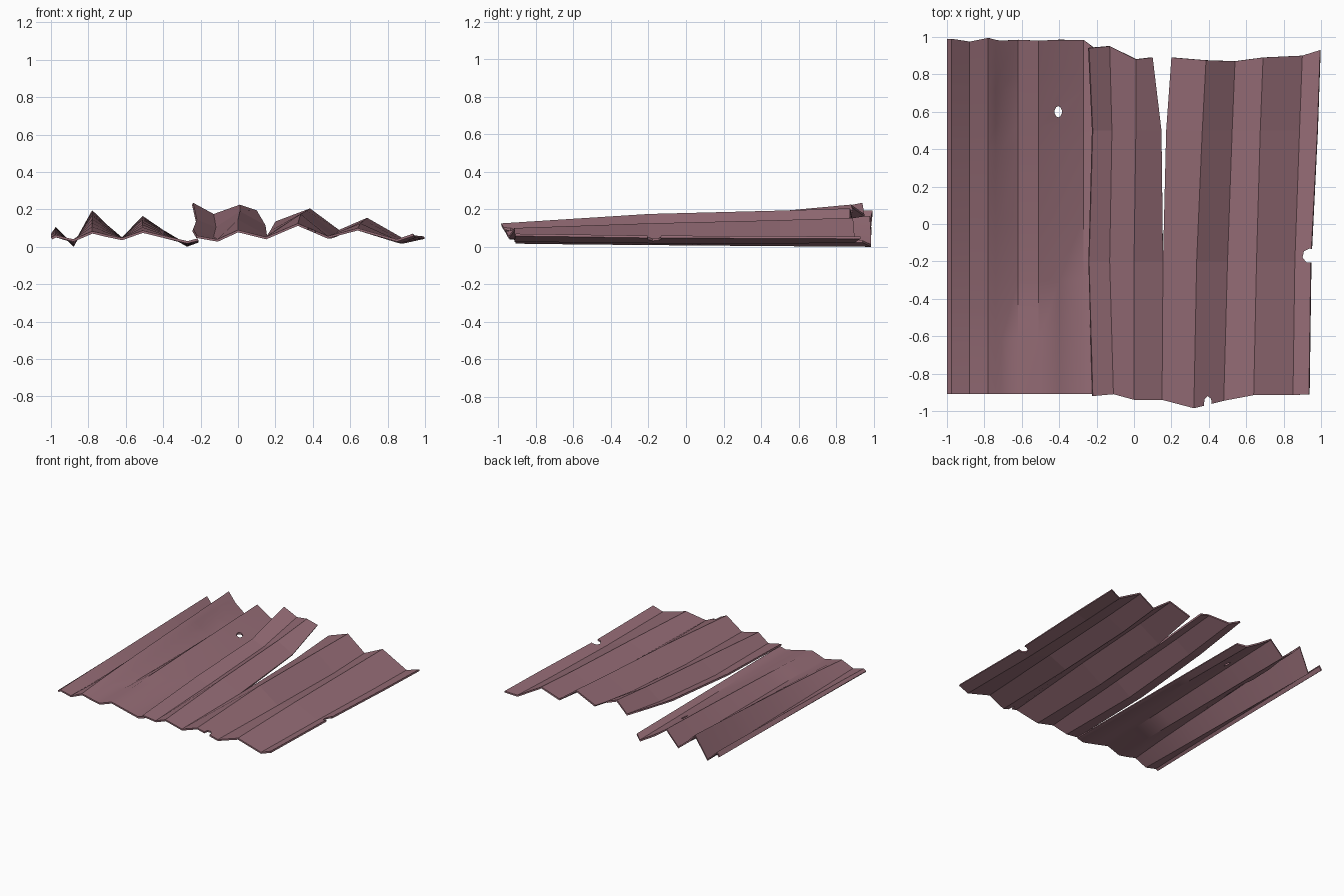
import bpy, math

if "Cube" in bpy.data.objects:
    bpy.data.objects.remove(bpy.data.objects["Cube"])

mat = bpy.data.materials.new("weathered_metal")
mat.diffuse_color = (0.30, 0.15, 0.18, 1)
mat.use_nodes = True
mat.node_tree.nodes["Principled BSDF"].inputs["Base Color"].default_value = mat.diffuse_color
THICK = 0.013


def make_sheet(name, strips):
    """Skin each strip of rails (lists of points running front to back)."""
    verts, faces, index = [], [], {}

    def vid(p):
        key = tuple(round(c, 5) for c in p)
        if key not in index:
            index[key] = len(verts)
            verts.append(key)
        return index[key]

    for rails in strips:
        for a, b in zip(rails, rails[1:]):
            for i in range(len(a) - 1):
                faces.append([vid(a[i]), vid(b[i]), vid(b[i + 1]), vid(a[i + 1])])
    me = bpy.data.meshes.new(name)
    me.from_pydata(verts, [], faces)
    me.materials.append(mat)
    ob = bpy.data.objects.new(name, me)
    bpy.context.collection.objects.link(ob)
    mod = ob.modifiers.new("thickness", 'SOLIDIFY')
    mod.thickness = THICK
    mod.offset = -1
    return ob


def cut(ob, x, y, rx, ry, sides):
    """Punch an upright hole or notch through a sheet."""
    bpy.ops.mesh.primitive_cylinder_add(vertices=sides, radius=1, depth=1, location=(x, y, 0.1))
    c = bpy.context.object
    c.name = "hole_cutter"
    c.scale = (rx, ry, 1)
    bpy.context.view_layer.update()
    mod = ob.modifiers.new("hole", 'BOOLEAN')
    mod.object = c
    mod.solver = 'EXACT'
    c.hide_render = True
    return c


def finish(ob, cutters):
    bpy.ops.object.select_all(action='DESELECT')
    bpy.context.view_layer.objects.active = ob
    ob.select_set(True)
    for m in list(ob.modifiers):
        bpy.ops.object.modifier_apply(modifier=m.name)
    for c in cutters:
        bpy.data.objects.remove(c)


# Left sheet: ridge lines as (x, front z, back z, back y)
left = [
    (-1.0, 0.055, 0.075, 0.99), (-0.975, 0.068, 0.11, 0.99),
    (-0.88, 0.045, 0.018, 0.975), (-0.78, 0.088, 0.20, 0.995),
    (-0.74, 0.08, 0.163, 0.985), (-0.71, 0.072, 0.131, 0.98),
    (-0.62, 0.053, 0.055, 0.985), (-0.51, 0.092, 0.17, 0.98),
    (-0.40, 0.066, 0.095, 0.985), (-0.27, 0.035, 0.018, 0.985),
    (-0.215, 0.05, 0.04, 0.94),
]
steps = [0, 0.15, 0.32, 0.5, 0.69, 0.76, 0.86, 0.92, 1]
rails = []
for x, z0, z1, yb in left:
    rail = []
    for t in steps:
        z = z0 + (z1 - z0) * t ** 0.8
        if x == -0.71 and 0.7 < t < 0.9:      # creased dent
            z -= 0.015
        rail.append((x, -0.91 + (yb + 0.91) * t, z))
    rails.append(rail)
left_sheet = make_sheet("left_sheet", [rails])
finish(left_sheet, [cut(left_sheet, -0.405, 0.6, 0.02, 0.03, 10)])
bpy.ops.object.shade_smooth_by_angle(angle=math.radians(40))

# Right sheet: fold lines as front xyz, two middle xz pairs, back xyz
Y1, Y2 = -0.2, 0.5
right = [
    ((-0.22, -0.92, 0.065), (-0.24, 0.10), (-0.22, 0.15), (-0.24, 0.94, 0.24)),
    ((-0.11, -0.91, 0.045), (-0.13, 0.06), (-0.118, 0.11), (-0.13, 0.95, 0.18)),
    ((0.0, -0.94, 0.095), (0.0, 0.15), (0.01, 0.195), (0.01, 0.88, 0.23)),
    ((0.15, -0.94, 0.058), (0.155, 0.065), (0.147, 0.12), (0.10, 0.89, 0.20)),
    ((0.15, -0.94, 0.058), (0.155, 0.065), (0.172, 0.09), (0.20, 0.89, 0.14)),
    ((0.32, -0.985, 0.13), (0.335, 0.18), (0.365, 0.198), (0.385, 0.875, 0.21)),
    ((0.48, -0.945, 0.062), (0.50, 0.062), (0.525, 0.07), (0.54, 0.87, 0.095)),
    ((0.64, -0.915, 0.105), (0.655, 0.13), (0.675, 0.147), (0.69, 0.89, 0.16)),
    ((0.85, -0.915, 0.045), (0.86, 0.037), (0.885, 0.035), (0.90, 0.90, 0.04)),
    ((0.935, -0.91, 0.075), (0.945, 0.065), (0.98, 0.062), (0.995, 0.93, 0.06)),
]
rails = [[f, (m[0], Y1, m[1]), (n[0], Y2, n[1]), b] for f, m, n, b in right]
# the torn slit opens between the fourth and fifth fold lines
right_sheet = make_sheet("right_sheet", [rails[:4], rails[4:]])
notches = [cut(right_sheet, 0.395, -0.96, 0.022, 0.04, 7),
           cut(right_sheet, 0.94, -0.17, 0.04, 0.04, 7)]
finish(right_sheet, notches)

# Rest the lowest point on the ground
objs = [left_sheet, right_sheet]
low = min(v.co.z for o in objs for v in o.data.vertices)
for o in objs:
    for v in o.data.vertices:
        v.co.z -= low
